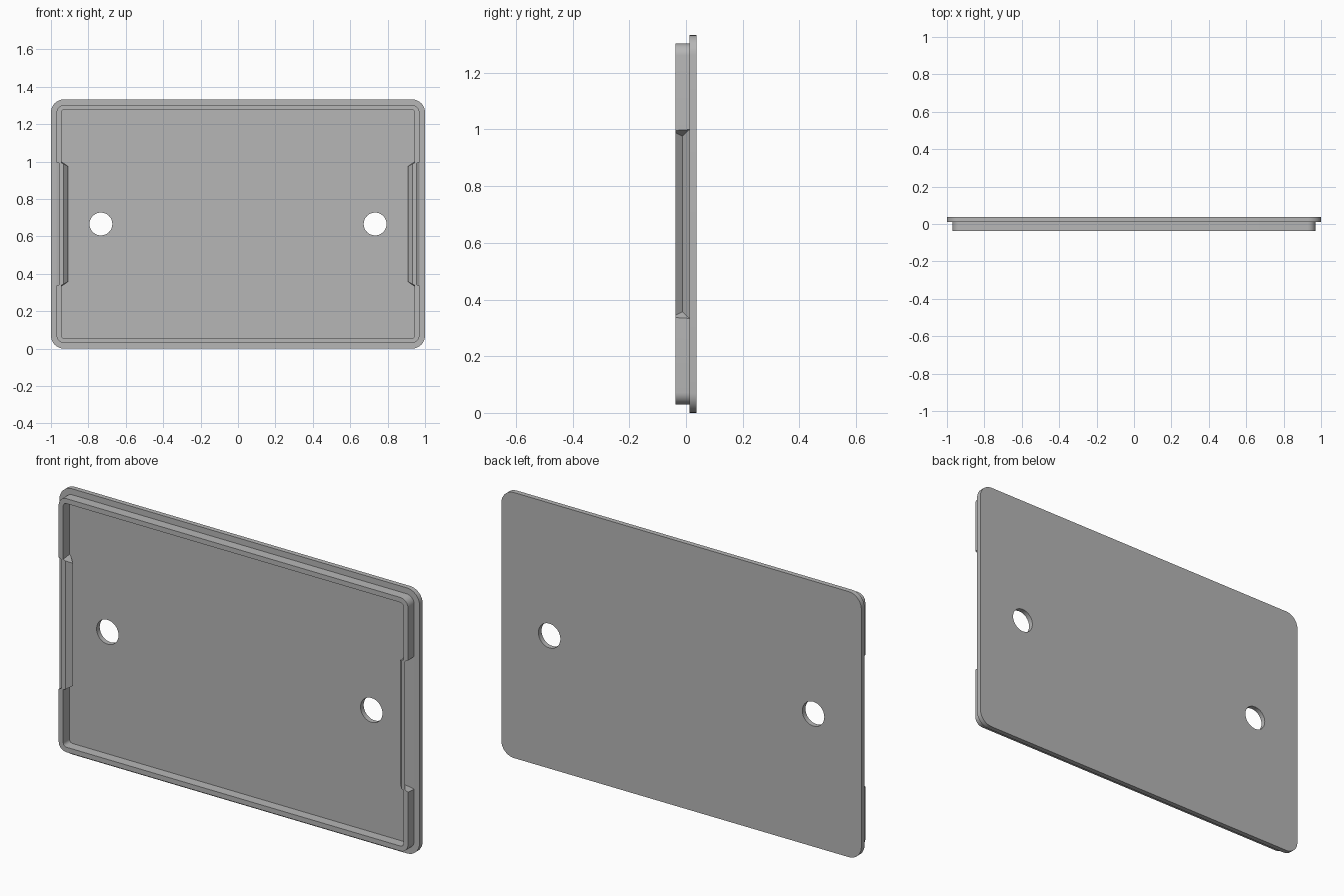
import bpy, bmesh, math

old = bpy.data.objects.get("Cube")
if old:
    bpy.data.objects.remove(old, do_unlink=True)

W, H = 2.0, 1.333
MID_Z = H / 2
FRONT, STEP, BACK = -0.037, 0.012, 0.037
RIDGE_Y = (FRONT + STEP) / 2

grey = bpy.data.materials.new("plain grey")
grey.use_nodes = True
colour = (0.47, 0.47, 0.47, 1)
grey.diffuse_color = colour
grey.node_tree.nodes["Principled BSDF"].inputs["Base Color"].default_value = colour


def finish(name, bm):
    bmesh.ops.recalc_face_normals(bm, faces=bm.faces)
    mesh = bpy.data.meshes.new(name)
    bm.to_mesh(mesh)
    bm.free()
    mesh.materials.append(grey)
    obj = bpy.data.objects.new(name, mesh)
    bpy.context.collection.objects.link(obj)
    return obj


def slab(name, inset, radius, y0, y1, steps=8):
    """Upright rounded rectangle, inset from the full size."""
    bm = bmesh.new()
    hx, hz = W / 2 - inset - radius, H / 2 - inset - radius
    ring = []
    for q, (sx, sz) in enumerate([(1, 1), (-1, 1), (-1, -1), (1, -1)]):
        for i in range(steps + 1):
            a = math.pi / 2 * (q + i / steps)
            ring.append(bm.verts.new((sx * hx + radius * math.cos(a), y0,
                                      MID_Z + sz * hz + radius * math.sin(a))))
    face = bm.faces.new(ring)
    out = bmesh.ops.extrude_face_region(bm, geom=[face])
    moved = [v for v in out["geom"] if isinstance(v, bmesh.types.BMVert)]
    bmesh.ops.translate(bm, verts=moved, vec=(0, y1 - y0, 0))
    return finish(name, bm)


def wedge(name, side, profile):
    """Hull of (x, y, half length) rows, mirrored to either end."""
    bm = bmesh.new()
    for x, y, half in profile:
        for s in (-1, 1):
            bm.verts.new((side * x, y, MID_Z + s * half))
    bmesh.ops.convex_hull(bm, input=bm.verts)
    bmesh.ops.dissolve_limit(bm, angle_limit=0.01, verts=bm.verts, edges=bm.edges)
    return finish(name, bm)


def combine(target, tool, operation):
    mod = target.modifiers.new("join", "BOOLEAN")
    mod.operation, mod.object, mod.solver = operation, tool, "EXACT"
    bpy.context.view_layer.objects.active = target
    bpy.ops.object.modifier_apply(modifier=mod.name)
    bpy.data.objects.remove(tool, do_unlink=True)


# Raised rim, hollowed out
rim = slab("rim", 0.03, 0.042, FRONT, STEP + 0.01)
combine(rim, slab("rim_hollow", 0.055, 0.018, FRONT - 0.02, BACK), "DIFFERENCE")

# Snap ridges inside the end walls and matching grooves outside
for side in (-1, 1):
    ridge = [(0.957, FRONT, 0.333), (0.957, STEP + 0.005, 0.333),
             (0.933, FRONT, 0.322), (0.908, RIDGE_Y, 0.308), (0.944, STEP + 0.005, 0.333)]
    combine(rim, wedge("snap_ridge", side, ridge), "UNION")
    groove = [(0.98, FRONT - 0.006, 0.334), (0.98, STEP, 0.334), (0.97, STEP, 0.333),
              (0.958, FRONT - 0.006, 0.325), (0.934, RIDGE_Y, 0.310)]
    combine(rim, wedge("snap_groove", side, groove), "DIFFERENCE")

# Cover plate with the rim and two screw holes
cover = slab("cover_plate", 0, 0.07, STEP, BACK)
combine(cover, rim, "UNION")
for side in (-1, 1):
    bpy.ops.mesh.primitive_cylinder_add(vertices=48, radius=0.061, depth=0.3,
                                        location=(side * 0.733, 0, MID_Z),
                                        rotation=(math.pi / 2, 0, 0))
    hole = bpy.context.object
    hole.data.materials.append(grey)
    combine(cover, hole, "DIFFERENCE")

bpy.ops.object.select_all(action="DESELECT")
cover.select_set(True)
bpy.context.view_layer.objects.active = cover
bpy.ops.object.shade_smooth_by_angle(angle=math.radians(25))
